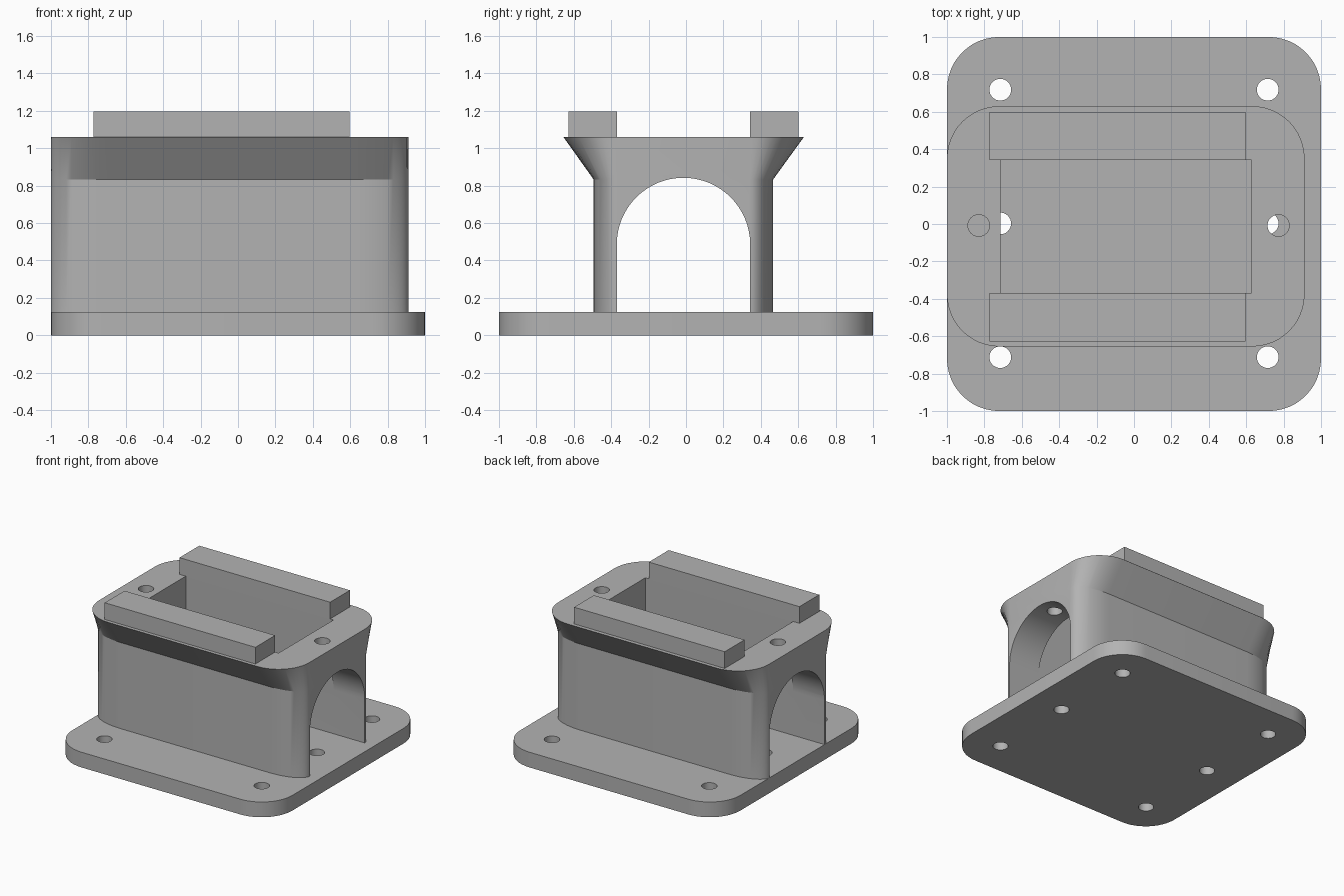
import bpy, bmesh, math

cube = bpy.data.objects.get("Cube")
if cube:
    bpy.data.objects.remove(cube, do_unlink=True)

# Single grey material
grey = bpy.data.materials.new("plain_grey")
grey.use_nodes = True
colour = (0.45, 0.45, 0.45, 1)
grey.diffuse_color = colour
grey.node_tree.nodes["Principled BSDF"].inputs["Base Color"].default_value = colour


def rounded(x0, x1, y0, y1, rx, ry, steps=12):
    """Outline of a rectangle with elliptical corners."""
    corners = [(x1 - rx, y1 - ry), (x0 + rx, y1 - ry), (x0 + rx, y0 + ry), (x1 - rx, y0 + ry)]
    pts = []
    for q, (cx, cy) in enumerate(corners):
        for i in range(steps + 1):
            a = math.pi / 2 * (q + i / steps)
            pts.append((cx + rx * math.cos(a), cy + ry * math.sin(a)))
    return pts


def loft(name, rings):
    """Closed solid through rings that share a point count."""
    bm = bmesh.new()
    loops = [[bm.verts.new(p) for p in ring] for ring in rings]
    n = len(loops[0])
    for a, b in zip(loops, loops[1:]):
        for i in range(n):
            j = (i + 1) % n
            bm.faces.new((a[i], a[j], b[j], b[i]))
    bm.faces.new(loops[0][::-1])
    bm.faces.new(loops[-1])
    bmesh.ops.recalc_face_normals(bm, faces=bm.faces[:])
    mesh = bpy.data.meshes.new(name)
    bm.to_mesh(mesh)
    bm.free()
    ob = bpy.data.objects.new(name, mesh)
    bpy.context.collection.objects.link(ob)
    mesh.materials.append(grey)
    return ob


def prism(name, outline, z0, z1):
    return loft(name, [[(x, y, z) for x, y in outline] for z in (z0, z1)])


def box(name, x0, x1, y0, y1, z0, z1):
    return prism(name, [(x0, y0), (x1, y0), (x1, y1), (x0, y1)], z0, z1)


def hole(x, y, z0, z1, r=0.058, sides=32):
    ring = [(x + r * math.cos(math.tau * i / sides), y + r * math.sin(math.tau * i / sides))
            for i in range(sides)]
    return prism("hole_cutter", ring, z0, z1)


def activate(ob):
    bpy.ops.object.select_all(action='DESELECT')
    ob.select_set(True)
    bpy.context.view_layer.objects.active = ob


def cut(ob, cutters):
    for c in cutters:
        c.hide_render = True
        mod = ob.modifiers.new("cut", 'BOOLEAN')
        mod.operation = 'DIFFERENCE'
        mod.solver = 'EXACT'
        mod.object = c
        activate(ob)
        bpy.ops.object.modifier_apply(modifier=mod.name)
        bpy.data.objects.remove(c, do_unlink=True)


def smooth(ob):
    activate(ob)
    bpy.ops.object.shade_smooth_by_angle(angle=math.radians(25))


FLOOR, TOP = 0.125, 1.06
INNER_Y0, INNER_Y1 = -0.37, 0.343

# Base plate with six screw holes
base = prism("base_plate", rounded(-1, 1, -1, 1, 0.28, 0.28), 0, FLOOR)
cut(base, [hole(x, y, -0.1, 0.3) for x in (-0.715, 0.715) for y in (-0.712, 0.003, 0.718)])
smooth(base)

# Housing: straight walls that flare out to the top rim
lower = rounded(-1, 0.912, -0.493, 0.465, 0.28, 0.125)
upper = rounded(-1, 0.912, -0.655, 0.63, 0.28, 0.28)
housing = loft("housing", [[(x, y, z) for x, y in ring]
                           for ring, z in ((lower, FLOOR), (lower, 0.832), (upper, TOP))])

# Arched tunnel running end to end
mid = (INNER_Y0 + INNER_Y1) / 2
rad = (INNER_Y1 - INNER_Y0) / 2
arch = [(INNER_Y0, 0), (INNER_Y1, 0)]
arch += [(mid + rad * math.cos(math.pi * i / 32), 0.842 - rad + rad * math.sin(math.pi * i / 32))
         for i in range(33)]
tunnel = loft("tunnel_cutter", [[(x, y, z) for y, z in arch] for x in (-1.2, 1.2)])

# Open pocket and two rim holes
pocket = box("pocket_cutter", -0.715, 0.628, INNER_Y0, INNER_Y1, 0, 1.3)
cut(housing, [tunnel, pocket, hole(-0.83, -0.008, 0.5, 1.3), hole(0.772, -0.008, 0.5, 1.3)])
smooth(housing)

# Raised rails either side of the pocket
box("front_rail", -0.772, 0.597, -0.627, INNER_Y0, TOP, 1.197)
box("back_rail", -0.772, 0.597, INNER_Y1, 0.6, TOP, 1.197)
